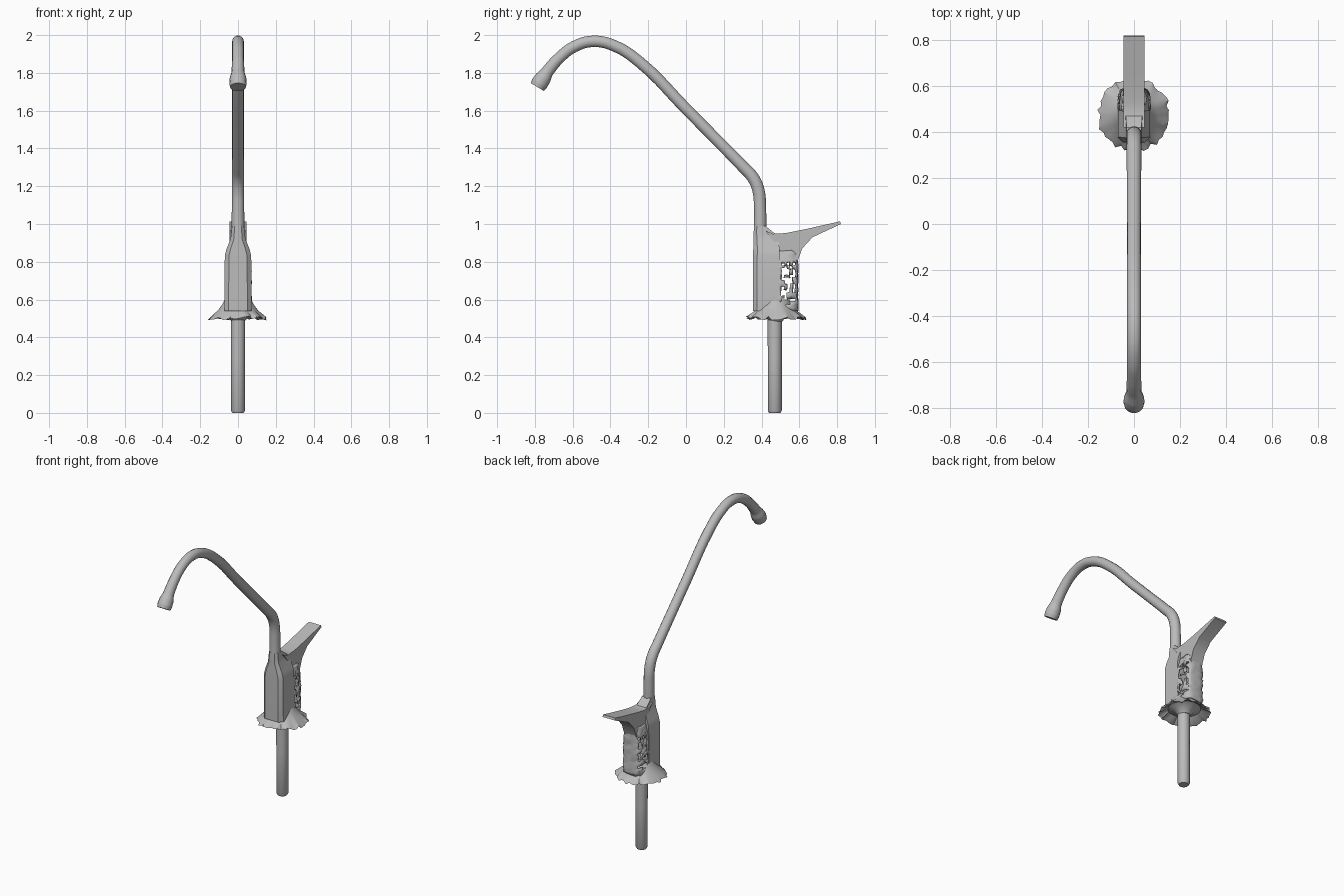
import bpy, bmesh, math, random
from mathutils import Vector

random.seed(4)
if "Cube" in bpy.data.objects:
    bpy.data.objects.remove(bpy.data.objects["Cube"])

metal = bpy.data.materials.new("brushed_grey")
metal.use_nodes = True
metal.diffuse_color = (0.5, 0.5, 0.5, 1)
metal.node_tree.nodes["Principled BSDF"].inputs["Base Color"].default_value = (0.5, 0.5, 0.5, 1)


def activate(ob):
    bpy.ops.object.select_all(action='DESELECT')
    ob.select_set(True)
    bpy.context.view_layer.objects.active = ob


def finish(name, bm, angle=35, recalc=True):
    if recalc:
        bmesh.ops.recalc_face_normals(bm, faces=bm.faces)
    me = bpy.data.meshes.new(name)
    bm.to_mesh(me)
    bm.free()
    me.materials.append(metal)
    ob = bpy.data.objects.new(name, me)
    bpy.context.collection.objects.link(ob)
    activate(ob)
    bpy.ops.object.shade_smooth_by_angle(angle=math.radians(angle))
    return ob


def loft(bm, rings, caps=True):
    loops = [[bm.verts.new(p) for p in ring] for ring in rings]
    n = len(loops[0])
    for a, b in zip(loops, loops[1:]):
        for i in range(n):
            j = (i + 1) % n
            bm.faces.new((a[i], a[j], b[j], b[i]))
    if caps:
        bm.faces.new(loops[0])
        bm.faces.new(loops[-1])


def circle(y, z, r, n=20):
    return [(r * math.cos(math.tau * i / n), y + r * math.sin(math.tau * i / n), z) for i in range(n)]


# Curved spout with a flared nozzle: (y, z, radius)
path = [(0.39, 0.90, 0.034), (0.392, 1.08, 0.033), (0.383, 1.18, 0.033), (0.355, 1.245, 0.033),
        (0.30, 1.305, 0.032), (0.153, 1.455, 0.031), (0, 1.61, 0.031), (-0.243, 1.855, 0.031),
        (-0.376, 1.942, 0.031), (-0.49, 1.967, 0.031), (-0.59, 1.94, 0.031), (-0.67, 1.88, 0.031),
        (-0.735, 1.805, 0.034), (-0.757, 1.772, 0.044), (-0.775, 1.745, 0.046), (-0.787, 1.725, 0.042)]
cu = bpy.data.curves.new("spout", 'CURVE')
cu.dimensions = '3D'
cu.bevel_depth = 1
cu.bevel_resolution = 5
cu.resolution_u = 5
cu.use_fill_caps = True
sp = cu.splines.new('BEZIER')
sp.bezier_points.add(len(path) - 1)
for bp, (y, z, r) in zip(sp.bezier_points, path):
    bp.co = (0, y, z)
    bp.radius = r
    bp.handle_left_type = bp.handle_right_type = 'AUTO'
spout = bpy.data.objects.new("spout", cu)
bpy.context.collection.objects.link(spout)
cu.materials.append(metal)
activate(spout)
bpy.ops.object.convert(target='MESH')
bpy.ops.object.shade_smooth_by_angle(angle=math.radians(40))

# Mounting stem
bm = bmesh.new()
loft(bm, [circle(0.47, z, r) for z, r in ((0, 0.03), (0.012, 0.037), (0.3, 0.037), (0.56, 0.038))])
finish("mounting_stem", bm)

# Ragged flared skirt, outer surface then dished underside
bm = bmesh.new()
N = 48
rim = [(random.uniform(-0.012, 0.008), random.uniform(-0.008, 0.012)) for _ in range(N)]
rings = []
for r, z, jag in ((0.07, 0.60, 0), (0.083, 0.575, 0), (0.105, 0.545, 0.1), (0.138, 0.517, 0.5),
                  (0.157, 0.498, 1), (0.145, 0.500, 1), (0.10, 0.53, 0), (0.06, 0.515, 0), (0.036, 0.485, 0)):
    ring = []
    for i, (dr, dz) in enumerate(rim):
        a = math.tau * i / N
        ring.append(((r + dr * jag) * math.cos(a), 0.475 + (r + dr * jag) * math.sin(a), z + dz * jag))
    rings.append(ring)
loft(bm, rings)
finish("ragged_skirt", bm)


# Chamfered front housing narrowing into the spout
def housing_ring(z, w, front, back, cham):
    half = [(w, back), (w, front + cham), (w - cham, front)]
    pts = half + [(-x, y) for x, y in reversed(half)]
    return [(x, y, z) for x, y in pts]


bm = bmesh.new()
loft(bm, [housing_ring(*s) for s in ((0.54, 0.072, 0.355, 0.495, 0.022), (0.83, 0.07, 0.355, 0.495, 0.022),
                                     (0.865, 0.062, 0.356, 0.495, 0.022), (0.92, 0.04, 0.358, 0.49, 0.018),
                                     (0.95, 0.036, 0.358, 0.47, 0.016), (0.99, 0.032, 0.36, 0.42, 0.015))])
finish("front_housing", bm, 30)

# Lever with a deep root: side profile swept across its width
profile = [(0.42, 0.965), (0.46, 0.948), (0.53, 0.952), (0.63, 0.972), (0.815, 1.014), (0.82, 1.0),
           (0.67, 0.93), (0.615, 0.87), (0.59, 0.80), (0.50, 0.81), (0.47, 0.90)]
bm = bmesh.new()
loft(bm, [[(x, y, z) for y, z in profile] for x in (-0.045, 0.045)])
finish("lever", bm, 30)

# Broken rear wall: a thin wrapped sheet with torn openings
plan = [(0.066, 0.485), (0.066, 0.505), (0.066, 0.52), (0.065, 0.535), (0.064, 0.55), (0.061, 0.565),
        (0.054, 0.58), (0.038, 0.588), (0.019, 0.59), (0, 0.59)]
plan += [(-x, y) for x, y in reversed(plan[:-1])]
ROWS = 20
last = len(plan) - 1
torn = {(min(c, last - 1 - c), k) for c in range(last) for k in range(2, ROWS - 4)
        if 1 <= min(c, last - 1 - c) <= 5 and random.random() < 0.42}
bm = bmesh.new()
grid = []
for k in range(ROWS + 1):
    z = 0.54 + 0.32 * k / ROWS
    squeeze = 1 - 0.3 * max(0, (z - 0.78) / 0.08)
    row = []
    for i, (x, y) in enumerate(plan):
        j = 0.005 if 0 < i < last else 0
        row.append(bm.verts.new((x * squeeze + random.uniform(-j, j), y + random.uniform(-j, j) * 0.7,
                                 z + random.uniform(-j, j))))
    grid.append(row)
for k in range(ROWS):
    for c in range(last):
        if (min(c, last - 1 - c), k) not in torn:
            bm.faces.new((grid[k][c], grid[k][c + 1], grid[k + 1][c + 1], grid[k + 1][c]))
bmesh.ops.delete(bm, geom=[v for v in bm.verts if not v.link_faces], context='VERTS')
wall = finish("broken_rear_wall", bm, 50)
solid = wall.modifiers.new("thickness", 'SOLIDIFY')
solid.thickness = 0.006
solid.offset = 0
